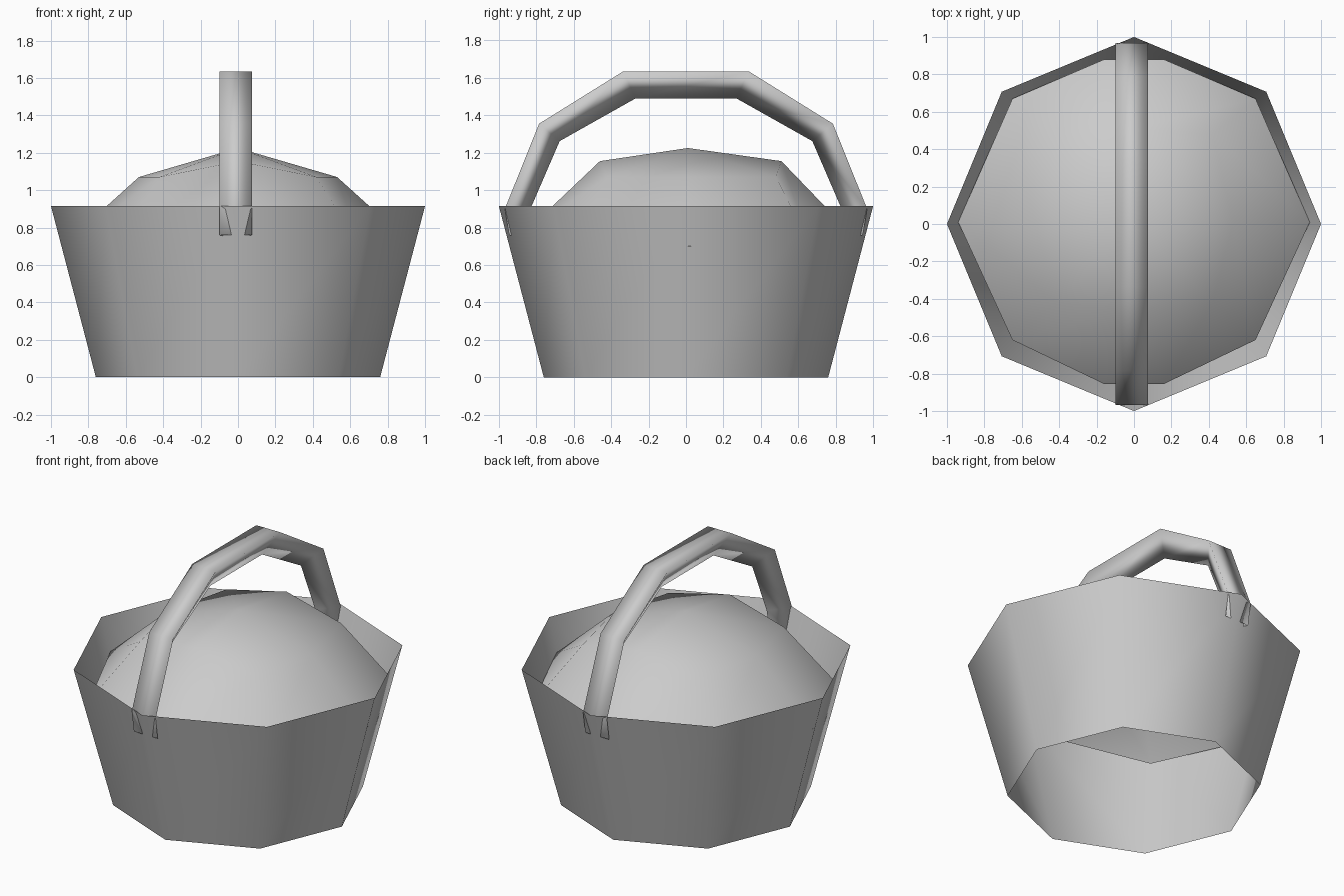
import bpy, math

if "Cube" in bpy.data.objects:
    bpy.data.objects.remove(bpy.data.objects["Cube"])

grey = bpy.data.materials.new("plain grey")
grey.diffuse_color = (0.6, 0.6, 0.6, 1)
grey.use_nodes = True
grey.node_tree.nodes["Principled BSDF"].inputs["Base Color"].default_value = grey.diffuse_color


def make(name, verts, faces):
    me = bpy.data.meshes.new(name)
    me.from_pydata(verts, [], faces)
    me.materials.append(grey)
    me.shade_smooth()
    ob = bpy.data.objects.new(name, me)
    bpy.context.collection.objects.link(ob)
    return ob


def bridge(a, b, n, closed=True):
    """Quads between two rings of n points starting at index a and b."""
    return [(a + i, a + (i + 1) % n, b + (i + 1) % n, b + i)
            for i in range(n if closed else n - 1)]


# Open eight-sided tub, flaring upward
verts = []
for r, z in ((0.76, 0), (1.0, 0.915)):
    for i in range(8):
        a = i * math.pi / 4
        verts.append((r * math.cos(a), r * math.sin(a), z))
make("basket_wall", verts, bridge(0, 8, 8))

# Domed filling: apex, shoulder ring, and lower ring touching the wall
half_upper = [(0, -0.46, 1.155), (0.42, -0.42, 1.07), (0.53, 0.01, 1.07),
              (0.42, 0.48, 1.07), (0, 0.51, 1.155)]
half_lower = [(0.16, -0.855, 0.78), (0.65, -0.62, 0.70), (0.94, 0.01, 0.70),
              (0.65, 0.67, 0.70), (0.16, 0.88, 0.77)]
upper = half_upper + [(-x, y, z) for x, y, z in half_upper[-2:0:-1]]
lower = half_lower + [(-x, y, z) for x, y, z in half_lower[::-1]]
verts = [(0, 0.01, 1.225)] + upper + lower
faces = [(0, 1 + i, 1 + (i + 1) % 8) for i in range(8)]
for i in range(4):
    faces.append((9 + i, 10 + i, 2 + i, 1 + i))
    faces.append((14 + i, 15 + i, 1 + (5 + i) % 8, 5 + i))
faces += [(13, 14, 5), (18, 9, 1)]
make("dome_filling", verts, faces)

# Three-sided arched handle: flat outside, ridge on the inside
outer = [(0.945, 0.76), (0.968, 0.90), (0.785, 1.355), (0.335, 1.635)]
inner = [(0.86, 0.74), (0.825, 0.915), (0.675, 1.262), (0.27, 1.49)]
path = [(-o[0], o[1], -i[0], i[1]) for o, i in zip(outer, inner)]
path += [(-a, b, -c, d) for a, b, c, d in path[::-1]]
verts, faces = [], []
for oy, oz, iy, iz in path:
    verts += [(-0.10, oy, oz), (-0.0125, iy, iz), (0.075, oy, oz)]
for k in range(len(path) - 1):
    faces += bridge(3 * k, 3 * k + 3, 3)
handle = make("handle", verts, faces)

# Consistent outward normals
import bmesh
for ob in bpy.data.objects:
    bm = bmesh.new()
    bm.from_mesh(ob.data)
    bmesh.ops.recalc_face_normals(bm, faces=bm.faces)
    bm.to_mesh(ob.data)
    bm.free()
